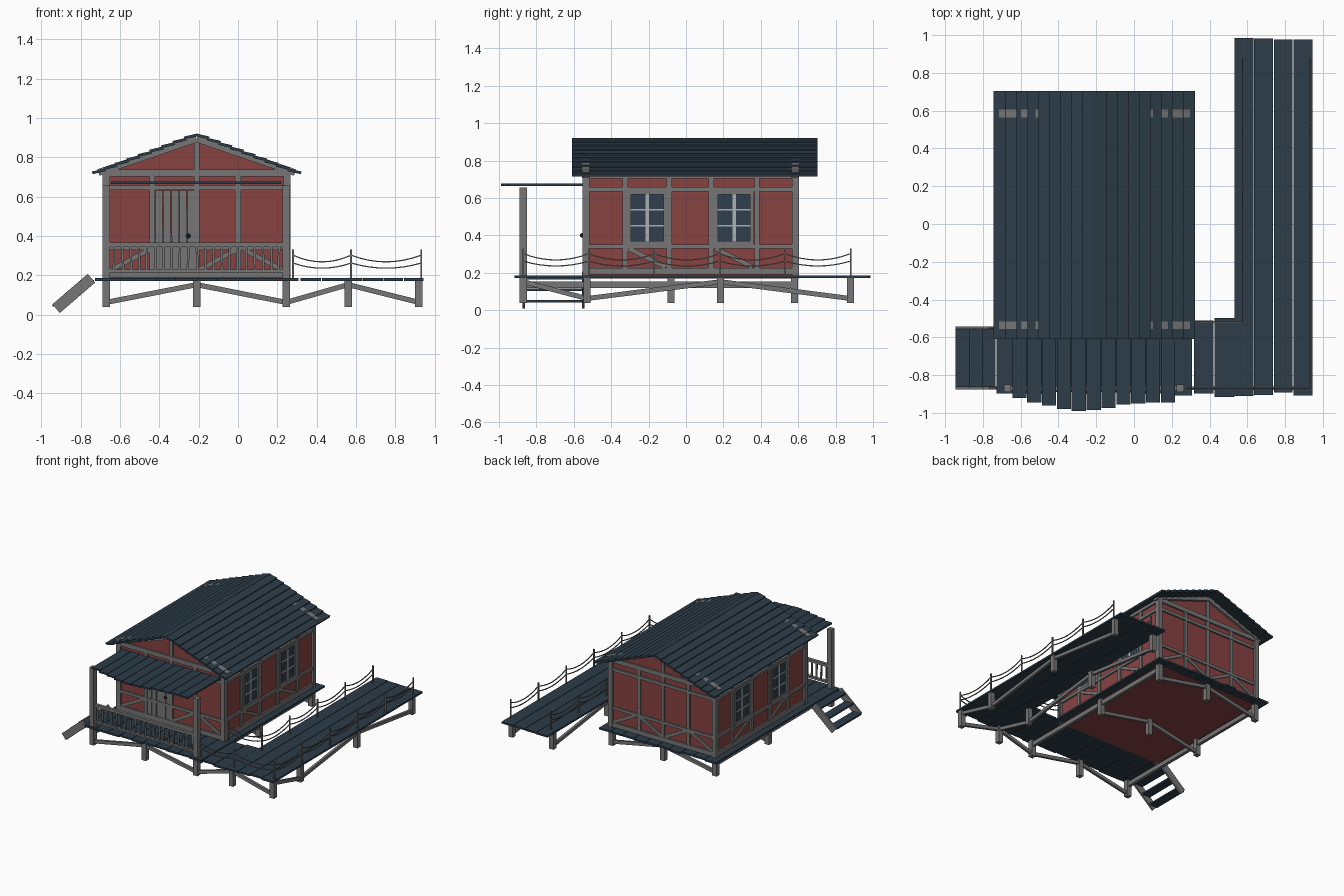
import bpy, bmesh, random
from math import cos, sin, radians
from mathutils import Vector, Matrix

random.seed(4)
if "Cube" in bpy.data.objects:
    bpy.data.objects.remove(bpy.data.objects["Cube"])


def material(name, *rgb):
    m = bpy.data.materials.new(name)
    m.use_nodes = True
    m.diffuse_color = (*rgb, 1)
    m.node_tree.nodes["Principled BSDF"].inputs["Base Color"].default_value = (*rgb, 1)
    return m


RED = material("red wall", 0.25, 0.055, 0.055)
BLUE = material("dark blue planks", 0.026, 0.046, 0.065)
GREY = material("grey timber", 0.18, 0.18, 0.18)
PALE = material("pale window bars", 0.42, 0.44, 0.46)
GLASS = material("window glass", 0.03, 0.05, 0.075)
IRON = material("dark iron", 0.02, 0.025, 0.03)


class Part:
    """Collects boxes and beams into one object."""

    def __init__(self, name, mat):
        self.name, self.mat, self.bm = name, mat, bmesh.new()

    def beam(self, p, q, w, d, n=(0, 0, 1)):
        p, q = Vector(p), Vector(q)
        along = (q - p).normalized()
        side = Vector(n).cross(along).normalized()
        face = along.cross(side)
        rot = Matrix((side, face, along)).transposed().to_4x4()
        size = Matrix.Diagonal((w, d, (q - p).length, 1))
        bmesh.ops.create_cube(self.bm, size=1, matrix=Matrix.Translation((p + q) / 2) @ rot @ size)

    def post(self, x, y, z0, z1, w):
        self.beam((x, y, z0), (x, y, z1), w, w, (0, 1, 0))

    def done(self):
        me = bpy.data.meshes.new(self.name)
        self.bm.to_mesh(me)
        self.bm.free()
        me.materials.append(self.mat)
        ob = bpy.data.objects.new(self.name, me)
        bpy.context.collection.objects.link(ob)
        return ob


CX, HALF = -0.21, 0.46          # house centre line and half width
Y0, Y1 = -0.535, 0.585          # front and back wall planes
DECK = 0.178

# House body: a gabled prism
body = Part("house_walls", RED)
profile = [(-HALF, 0.17), (HALF, 0.17), (HALF, 0.73), (0, 0.89), (-HALF, 0.73)]
face = body.bm.faces.new([body.bm.verts.new((CX + x, Y0, z)) for x, z in profile])
ext = bmesh.ops.extrude_face_region(body.bm, geom=[face])
bmesh.ops.translate(body.bm, vec=(0, Y1 - Y0, 0),
                    verts=[v for v in ext["geom"] if isinstance(v, bmesh.types.BMVert)])
bmesh.ops.recalc_face_normals(body.bm, faces=body.bm.faces)
body.done()

# Each wall maps (along, height, outward) to space
WALLS = {
    "front": (lambda u, z, o=0: (CX + u, Y0 - o, z), (0, -1, 0)),
    "back": (lambda u, z, o=0: (CX + u, Y1 + o, z), (0, 1, 0)),
    "right": (lambda u, z, o=0: (CX - HALF - o, u, z), (-1, 0, 0)),
    "left": (lambda u, z, o=0: (CX + HALF + o, u, z), (1, 0, 0)),
}
for wall, (at, n) in WALLS.items():
    gable = wall in ("front", "back")
    lo, hi = (-HALF, HALF) if gable else (Y0, Y1)
    studs = (-0.225, 0, 0.21) if gable else (-0.325, -0.09, 0.135, 0.38)
    timber = Part(wall + "_wall_timber", GREY)
    bar = lambda a, b, w=0.026, d=0.022: timber.beam(at(*a), at(*b), w, d, n)
    # Studs, rails and lower diagonal braces
    for u in studs:
        bar((u, 0.19), (u, 0.72), 0.028)
    for z, w in ((0.207, 0.035), (0.34, 0.022), (0.645, 0.024), (0.72, 0.035)):
        bar((lo, z), (hi, z), w, 0.026)
    if gable:
        bar((0, 0.72), (0, 0.89), 0.028)
        for s in (-1, 1):
            bar((s * 0.5, 0.722), (0, 0.893), 0.034, 0.04)
            bar((s * 0.44, 0.225), (s * 0.24, 0.33), 0.024, 0.018)
        bar((0.01, 0.225), (0.2, 0.33), 0.024, 0.018)
        if wall == "back":
            bar((-0.01, 0.225), (-0.21, 0.33), 0.024, 0.018)
    else:
        glass, bars = Part(wall + "_window_glass", GLASS), Part(wall + "_window_bars", PALE)
        for c in (-0.207, 0.257):
            bar((c - 0.1, 0.33), (c + 0.1, 0.23), 0.024, 0.018)
            # Window frame, pane and glazing bars
            for s in (-1, 1):
                bar((c + s * 0.096, 0.352), (c + s * 0.096, 0.635), 0.02, 0.03)
                bar((c - 0.1, 0.494 + s * 0.135), (c + 0.1, 0.494 + s * 0.135), 0.02, 0.03)
                bars.beam(at(c - 0.088, 0.494 + s * 0.043), at(c + 0.088, 0.494 + s * 0.043), 0.01, 0.016, n)
            bars.beam(at(c, 0.365), at(c, 0.625), 0.018, 0.018, n)
            glass.beam(at(c, 0.36), at(c, 0.63), 0.18, 0.008, n)
        glass.done()
        bars.done()
    timber.done()

corners = Part("corner_posts", GREY)
for x in (CX - HALF, CX + HALF):
    for y in (Y0, Y1):
        corners.post(x, y, 0.17, 0.735, 0.036)
corners.done()

# Door of uneven boards with a knob
door = Part("door", GREY)
at, n = WALLS["front"]
for i in range(5):
    u = -0.19 + i * 0.041
    door.beam(at(u, 0.225), at(u + random.uniform(-0.004, 0.004), 0.63), 0.037, 0.016 + 0.006 * (i % 2), n)
door.done()
knob = Part("door_knob", IRON)
bmesh.ops.create_uvsphere(knob.bm, u_segments=8, v_segments=6, radius=0.012,
                          matrix=Matrix.Translation(at(-0.043, 0.4, 0.02)))
knob.done()

# Main roof: overlapping boards down both slopes
roof = Part("main_roof", BLUE)
tilt = radians(13)
for s in (-1, 1):
    for i in range(9):
        x, z = CX + s * (i * 0.0585 + 0.029), 0.906 - i * 0.0222
        roof.beam((x, -0.61, z), (x, 0.703, z), 0.07, 0.014, (s * sin(tilt), 0, cos(tilt)))
roof.done()

# Porch roof: flat boards with a ragged front edge
porch = Part("porch_roof", BLUE)
fronts = (-0.92, -0.945, -0.96, -0.98, -0.99, -0.985, -0.975, -0.955, -0.95, -0.945, -0.945)
for i, y in enumerate(fronts):
    x = -0.607 + i * 0.0787
    porch.beam((x, y, 0.67), (x, Y0, 0.67), 0.075, 0.013)
porch.done()

# Porch posts and front railing
rail = Part("porch_railing", GREY)
for x in (-0.67, 0.245):
    rail.post(x, -0.87, 0.17, 0.655, 0.038)
for z, w in ((0.355, 0.022), (0.222, 0.014)):
    rail.beam((-0.67, -0.87, z), (0.245, -0.87, z), 0.024, w)
for i in range(21):
    x = -0.63 + i * 0.042
    rail.beam((x + random.uniform(-0.006, 0.006), -0.87, 0.222), (x, -0.87, 0.35), 0.012, 0.01, (0, 1, 0))
rail.done()


# Decks: boards along y with slightly uneven ends
def deck(name, x0, count, ya, yb, wide=0.104):
    part = Part(name, BLUE)
    for i in range(count):
        x = x0 + wide * (i + 0.5)
        j, k = random.uniform(-0.012, 0.012), random.uniform(-0.012, 0.012)
        part.beam((x, ya + j, DECK), (x, yb + k, DECK), wide - 0.004, 0.014)
    part.done()


deck("house_deck", -0.73, 10, -0.9, 0.66)
deck("link_deck", 0.315, 2, -0.905, -0.5, 0.109)
deck("pier_deck", 0.53, 4, -0.905, 0.985)

# Piles and zigzag braces under the decks
under = Part("piles_and_braces", GREY)


def braced_row(points, up=False):
    for i, (x, y) in enumerate(points):
        under.post(x, y, 0.038, 0.172, 0.038)
        if i:
            a, b = (0.152, 0.062) if (i % 2) == up else (0.062, 0.152)
            px, py = points[i - 1]
            under.beam((px, py, a), (x, y, b), 0.02, 0.026)


xs = (-0.67, CX, 0.245)
braced_row([(x, -0.87) for x in (*xs, 0.56, 0.92)])
for y in (-0.08, 0.58):
    braced_row([(x, y) for x in xs])
for x in (0.56, 0.92):
    braced_row([(x, y) for y in (-0.87, -0.53, 0.185, 0.88)], up=True)
for x in (-0.67, 0.245):
    under.beam((x, -0.87, 0.135), (x, 0.58, 0.135), 0.024, 0.036)
under.done()

# Side steps
stringers, treads = Part("step_stringers", GREY), Part("step_treads", BLUE)
for y in (-0.868, -0.55):
    stringers.beam((-0.925, y, 0.03), (-0.745, y, 0.185), 0.058, 0.014, (0, 1, 0))
for i in range(3):
    x, z = -0.908 + i * 0.07, 0.047 + i * 0.062
    treads.beam((x, -0.865, z), (x, -0.553, z), 0.072, 0.012)
stringers.done()
treads.done()

# Rope railings: thin stakes with two sagging ropes
stakes, ropes = Part("rope_stakes", GREY), Part("ropes", GREY)


def rope_run(points):
    for x, y in points:
        stakes.post(x, y, DECK, 0.33, 0.009)
    for (xa, ya), (xb, yb) in zip(points, points[1:]):
        for top, sag in ((0.302, 0.034), (0.262, 0.026)):
            pts = []
            for k in range(9):
                t = k / 8
                pts.append((xa + (xb - xa) * t, ya + (yb - ya) * t, top - 4 * sag * t * (1 - t)))
            for p, q in zip(pts, pts[1:]):
                ropes.beam(p, q, 0.006, 0.006)


ys = [-0.87 + 0.35 * i for i in range(6)]
rope_run([(0.28, -0.87), (0.575, -0.87)] + [(0.932, y) for y in ys])
rope_run([(0.28, -0.52)] + [(0.575, y) for y in ys[1:]])
stakes.done()
ropes.done()
